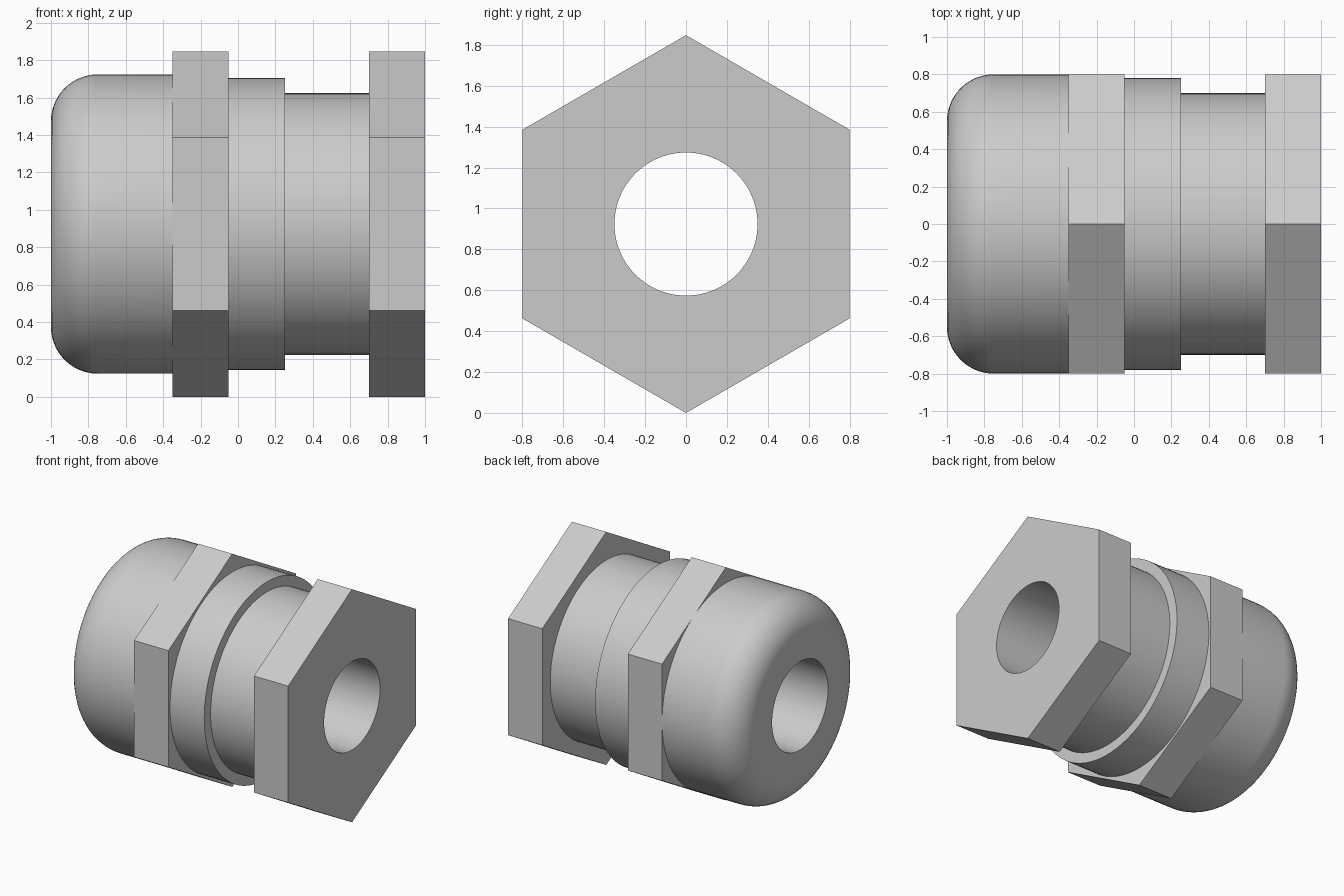
import bpy, bmesh
from math import pi, sin, cos

cube = bpy.data.objects.get("Cube")
if cube:
    bpy.data.objects.remove(cube, do_unlink=True)

SEGMENTS = 96
BORE = 0.35
FLAT = 0.8                          # centre to flat of the hexagons
AXIS_Z = FLAT / cos(pi / 6)         # lowest corner rests on the ground

grey = bpy.data.materials.new("light grey")
grey.use_nodes = True
colour = (0.6, 0.6, 0.6, 1)
grey.diffuse_color = colour
grey.node_tree.nodes["Principled BSDF"].inputs["Base Color"].default_value = colour


def hex_scale(a):
    """Stretch of a unit circle to a hexagon with a corner at the top."""
    return 1 / cos((a % (pi / 3)) - pi / 6)


def sleeve(name, outer, hexagonal=False):
    """Hollow part around the x axis; outer is a list of (x, radius)."""
    profile = [(outer[0][0], BORE)] + outer + [(outer[-1][0], BORE)]
    bm = bmesh.new()
    rings = []
    for i in range(SEGMENTS):
        a = 2 * pi * i / SEGMENTS
        ring = []
        for x, r in profile:
            if hexagonal and r > BORE:
                r *= hex_scale(a)
            ring.append(bm.verts.new((x, r * sin(a), r * cos(a))))
        rings.append(ring)
    n = len(profile)
    for i, ring in enumerate(rings):
        after = rings[(i + 1) % SEGMENTS]
        for j in range(n):
            k = (j + 1) % n
            bm.faces.new((ring[j], ring[k], after[k], after[j]))
    bmesh.ops.recalc_face_normals(bm, faces=bm.faces)
    mesh = bpy.data.meshes.new(name)
    bm.to_mesh(mesh)
    bm.free()
    mesh.materials.append(grey)
    obj = bpy.data.objects.new(name, mesh)
    obj.location.z = AXIS_Z
    bpy.context.collection.objects.link(obj)
    bpy.ops.object.select_all(action="DESELECT")
    obj.select_set(True)
    bpy.context.view_layer.objects.active = obj
    bpy.ops.object.shade_smooth_by_angle(angle=pi / 6)
    return obj


# Rounded cap: a quarter-circle fillet, then a straight wall
FILLET, STEPS = 0.25, 14
cap = []
for s in range(STEPS + 1):
    t = pi / 2 * s / STEPS
    cap.append((-1 + FILLET * (1 - cos(t)), FLAT - FILLET * (1 - sin(t))))
sleeve("rounded_cap", cap + [(-0.35, FLAT)])

# Hexagonal grip, collar, barrel and end nut
sleeve("hex_grip", [(-0.35, FLAT), (-0.05, FLAT)], hexagonal=True)
sleeve("collar", [(-0.05, 0.78), (0.25, 0.78)])
sleeve("barrel", [(0.25, 0.7), (0.7, 0.7)])
sleeve("end_nut", [(0.7, FLAT), (1, FLAT)], hexagonal=True)
